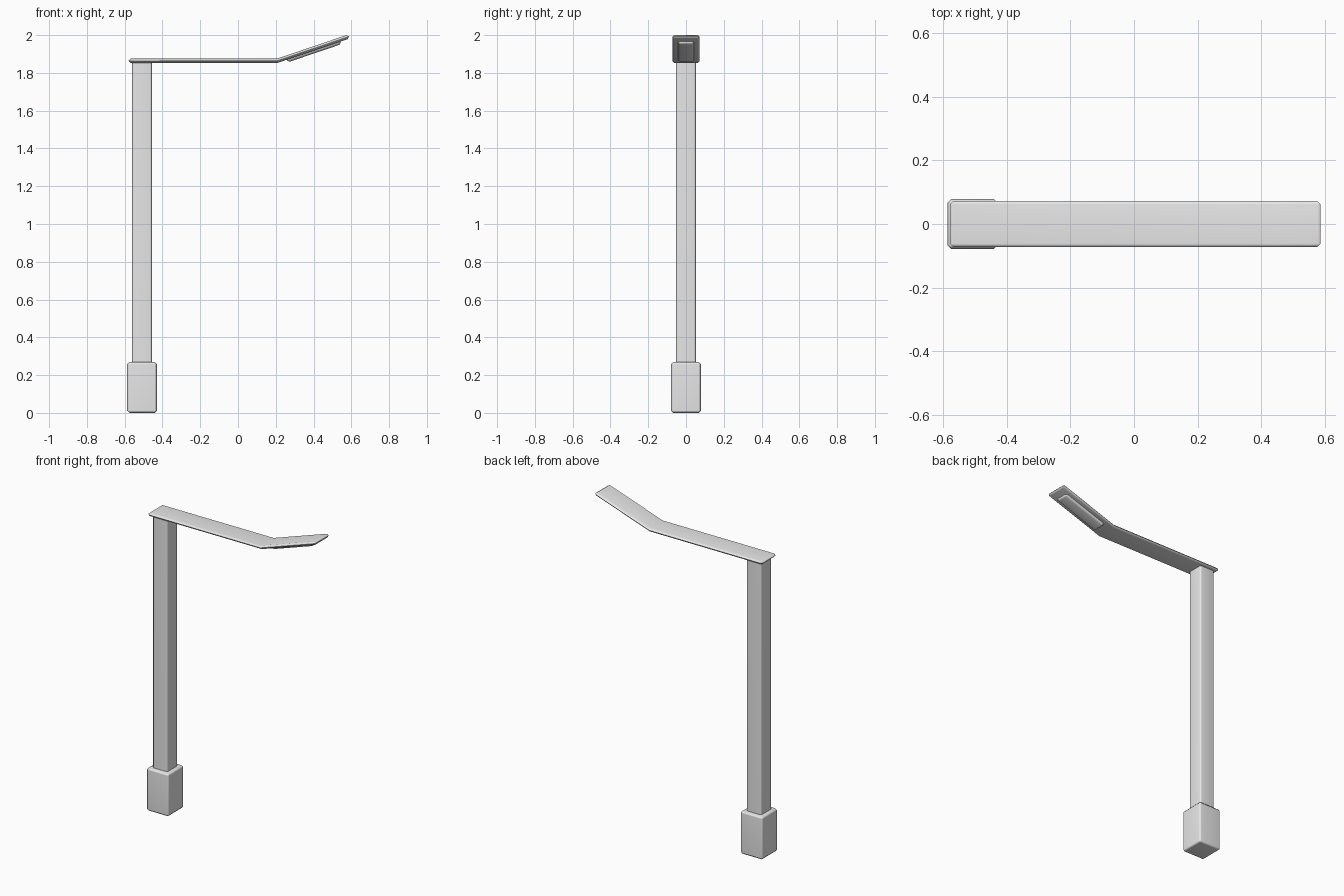
import bpy, bmesh, math
from mathutils import Matrix

cube = bpy.data.objects.get("Cube")
if cube:
    bpy.data.objects.remove(cube, do_unlink=True)

# One painted-metal colour for the whole lamp
GREY = (0.8, 0.8, 0.8, 1)
metal = bpy.data.materials.new("light_grey_metal")
metal.use_nodes = True
metal.diffuse_color = GREY
metal.node_tree.nodes["Principled BSDF"].inputs["Base Color"].default_value = GREY


def finish(name, bm, chamfer):
    """Turn a bmesh into a chamfered, softly shaded part."""
    bmesh.ops.recalc_face_normals(bm, faces=bm.faces)
    sharp = [e for e in bm.edges if e.calc_face_angle() > math.radians(30)]
    bmesh.ops.bevel(bm, geom=sharp, offset=chamfer, segments=1, affect='EDGES')
    mesh = bpy.data.meshes.new(name)
    bm.to_mesh(mesh)
    bm.free()
    mesh.materials.append(metal)
    obj = bpy.data.objects.new(name, mesh)
    bpy.context.collection.objects.link(obj)
    bpy.ops.object.select_all(action='DESELECT')
    obj.select_set(True)
    bpy.context.view_layer.objects.active = obj
    bpy.ops.object.shade_smooth_by_angle(angle=math.radians(50))
    weighted = obj.modifiers.new("even_faces", 'WEIGHTED_NORMAL')
    weighted.keep_sharp = True
    return obj


def box(name, centre, size, chamfer, tilt=0):
    bm = bmesh.new()
    matrix = (Matrix.Translation(centre) @ Matrix.Rotation(-tilt, 4, 'Y')
              @ Matrix.Diagonal((*size, 1)))
    bmesh.ops.create_cube(bm, size=1, matrix=matrix)
    return finish(name, bm, chamfer)


def extrude_profile(name, points, half_width, chamfer):
    """Side outline in x and z, extruded across y."""
    bm = bmesh.new()
    face = bm.faces.new([bm.verts.new((x, -half_width, z)) for x, z in points])
    moved = bmesh.ops.extrude_face_region(bm, geom=[face])["geom"]
    verts = [v for v in moved if isinstance(v, bmesh.types.BMVert)]
    bmesh.ops.translate(bm, verts=verts, vec=(0, 2 * half_width, 0))
    return finish(name, bm, chamfer)


# Base block and square post
POST_X = -0.508
box("base", (POST_X, 0, 0.135), (0.158, 0.158, 0.27), 0.012)
box("post", (POST_X, 0, 1.06), (0.106, 0.106, 1.61), 0.01)

# Flat arm with an upturned end
arm_outline = [(-0.579, 1.853), (0.209, 1.853), (0.590, 1.982),
               (0.583, 2.003), (0.205, 1.875), (-0.579, 1.875)]
extrude_profile("arm", arm_outline, 0.072, 0.01)

# Light panel under the upturned end
slope = math.atan2(0.128, 0.378)
box("light_panel", (0.40, 0, 1.918), (0.30, 0.084, 0.03), 0.01, slope)
